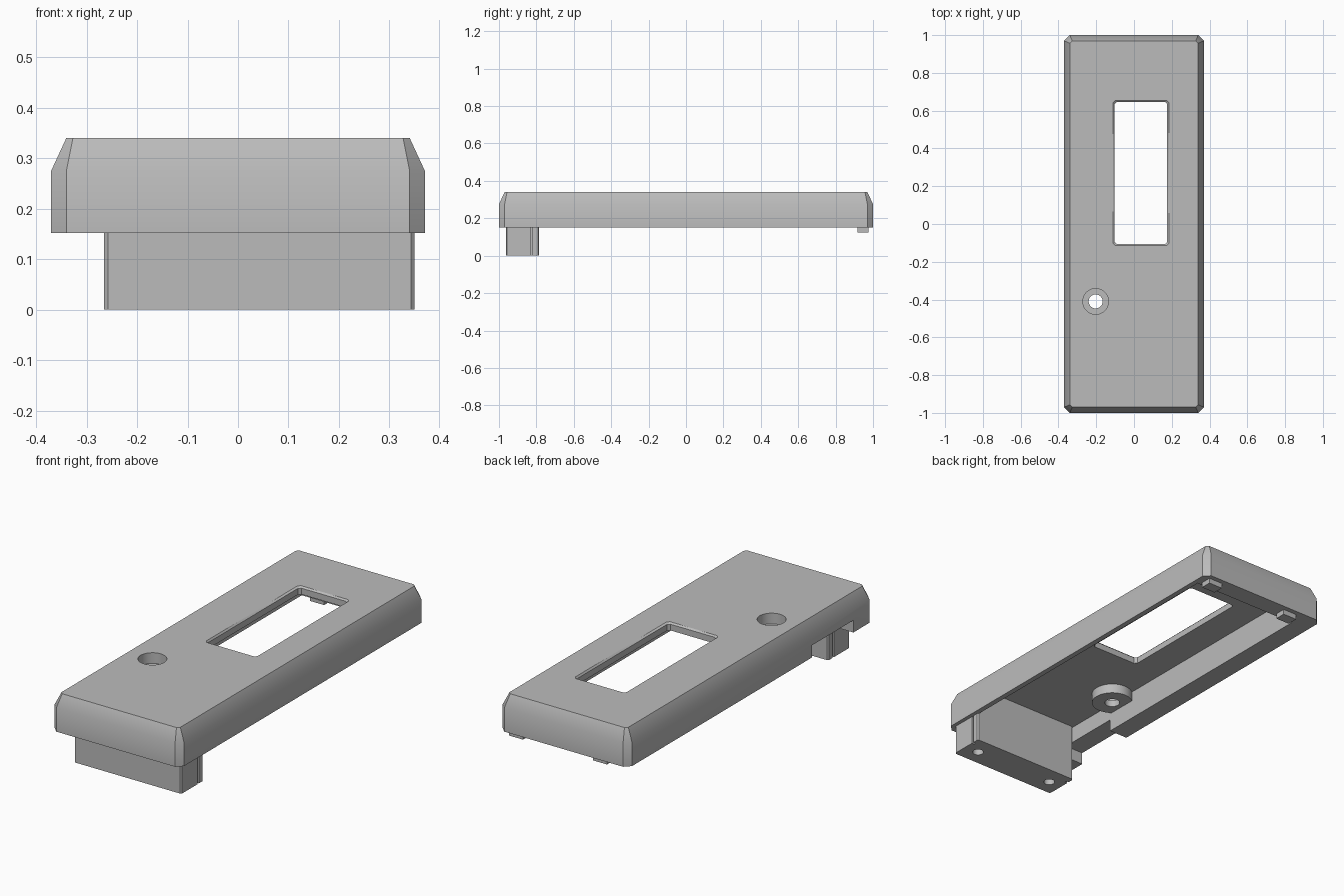
import bpy, bmesh, math

old = bpy.data.objects.get("Cube")
if old:
    bpy.data.objects.remove(old, do_unlink=True)

grey = bpy.data.materials.new("plain_grey")
grey.use_nodes = True
grey.diffuse_color = (0.5, 0.5, 0.5, 1)
grey.node_tree.nodes["Principled BSDF"].inputs["Base Color"].default_value = (0.5, 0.5, 0.5, 1)


def finish(name, bm):
    bmesh.ops.recalc_face_normals(bm, faces=bm.faces)
    mesh = bpy.data.meshes.new(name)
    bm.to_mesh(mesh)
    bm.free()
    mesh.materials.append(grey)
    ob = bpy.data.objects.new(name, mesh)
    bpy.context.collection.objects.link(ob)
    return ob


def loft(name, rings):
    """Closed solid through rings of equal point count."""
    bm = bmesh.new()
    loops = [[bm.verts.new(p) for p in ring] for ring in rings]
    bm.faces.new(loops[0])
    bm.faces.new(loops[-1])
    n = len(loops[0])
    for a, b in zip(loops, loops[1:]):
        for i in range(n):
            bm.faces.new((a[i], a[(i + 1) % n], b[(i + 1) % n], b[i]))
    return finish(name, bm)


def cut_rect(x0, x1, y0, y1, z, c):
    """Rectangle with its corners cut by c."""
    return [(x, y, z) for x, y in (
        (x0 + c, y0), (x1 - c, y0), (x1, y0 + c), (x1, y1 - c),
        (x1 - c, y1), (x0 + c, y1), (x0, y1 - c), (x0, y0 + c))]


def box(name, x0, x1, y0, y1, z0, z1, c=0.0):
    if c:
        return loft(name, [cut_rect(x0, x1, y0, y1, z, c) for z in (z0, z1)])
    return loft(name, [[(x0, y0, z), (x1, y0, z), (x1, y1, z), (x0, y1, z)]
                       for z in (z0, z1)])


def cylinder(name, x, y, z0, z1, r, n=40):
    return loft(name, [[(x + r * math.cos(2 * math.pi * i / n),
                         y + r * math.sin(2 * math.pi * i / n), z)
                        for i in range(n)] for z in (z0, z1)])


def combine(target, tool, operation="DIFFERENCE"):
    tool.hide_render = True
    mod = target.modifiers.new("combine", "BOOLEAN")
    mod.operation, mod.object, mod.solver = operation, tool, "EXACT"
    bpy.context.view_layer.objects.active = target
    bpy.ops.object.modifier_apply(modifier=mod.name)
    bpy.data.objects.remove(tool, do_unlink=True)


def smooth(ob):
    bpy.ops.object.select_all(action="DESELECT")
    ob.select_set(True)
    bpy.context.view_layer.objects.active = ob
    bpy.ops.object.shade_smooth_by_angle(angle=math.radians(32))


BOTTOM, CEILING, TOP = 0.152, 0.3, 0.34
screw_x, screw_y = -0.203, -0.41

# Cover: vertical walls leaning inward to the top, corners cut off
cover = loft("cover", [
    cut_rect(-0.37, 0.37, -1, 1, BOTTOM, 0.03),
    cut_rect(-0.37, 0.37, -1, 1, 0.275, 0.03),
    cut_rect(-0.34, 0.34, -0.97, 0.97, TOP, 0.013)])
combine(cover, box("cavity", -0.265, 0.343, -0.96, 0.9, 0.1, CEILING))

# Side notch in the thick wall
combine(cover, box("notch", -0.5, -0.2, -0.84, -0.5, 0.1, 0.215))

# Window with a slim bevelled rim
combine(cover, loft("window", [
    cut_rect(-0.102, 0.176, -0.107, 0.647, 0.2, 0.012),
    cut_rect(-0.102, 0.176, -0.107, 0.647, 0.332, 0.012),
    cut_rect(-0.11, 0.184, -0.115, 0.655, TOP, 0.012),
    cut_rect(-0.11, 0.184, -0.115, 0.655, 0.4, 0.012)]))

# Screw boss, counterbore and through hole
combine(cover, cylinder("boss", screw_x, screw_y, 0.25, 0.32, 0.1), "UNION")
combine(cover, cylinder("counterbore", screw_x, screw_y, 0.285, 0.4, 0.068))
combine(cover, cylinder("screw_hole", screw_x, screw_y, 0.1, 0.4, 0.037))
smooth(cover)

# Mounting block with grooved ends and two blind holes
block = box("mounting_block", -0.265, 0.35, -0.963, -0.785, 0, 0.302, 0.007)
for x in (-0.265, 0.35):
    combine(block, box("groove", x - 0.015, x + 0.015, -0.832, -0.82, -0.1, 0.152))
for x in (0.27, -0.19):
    combine(block, cylinder("block_hole", x, -0.88, -0.1, 0.1, 0.027, 24))
smooth(block)

# Locating tabs under the rear rim
for side, x in (("left", 0.29), ("right", -0.19)):
    box(side + "_tab", x - 0.04, x + 0.04, 0.918, 0.975, 0.125, 0.16)
